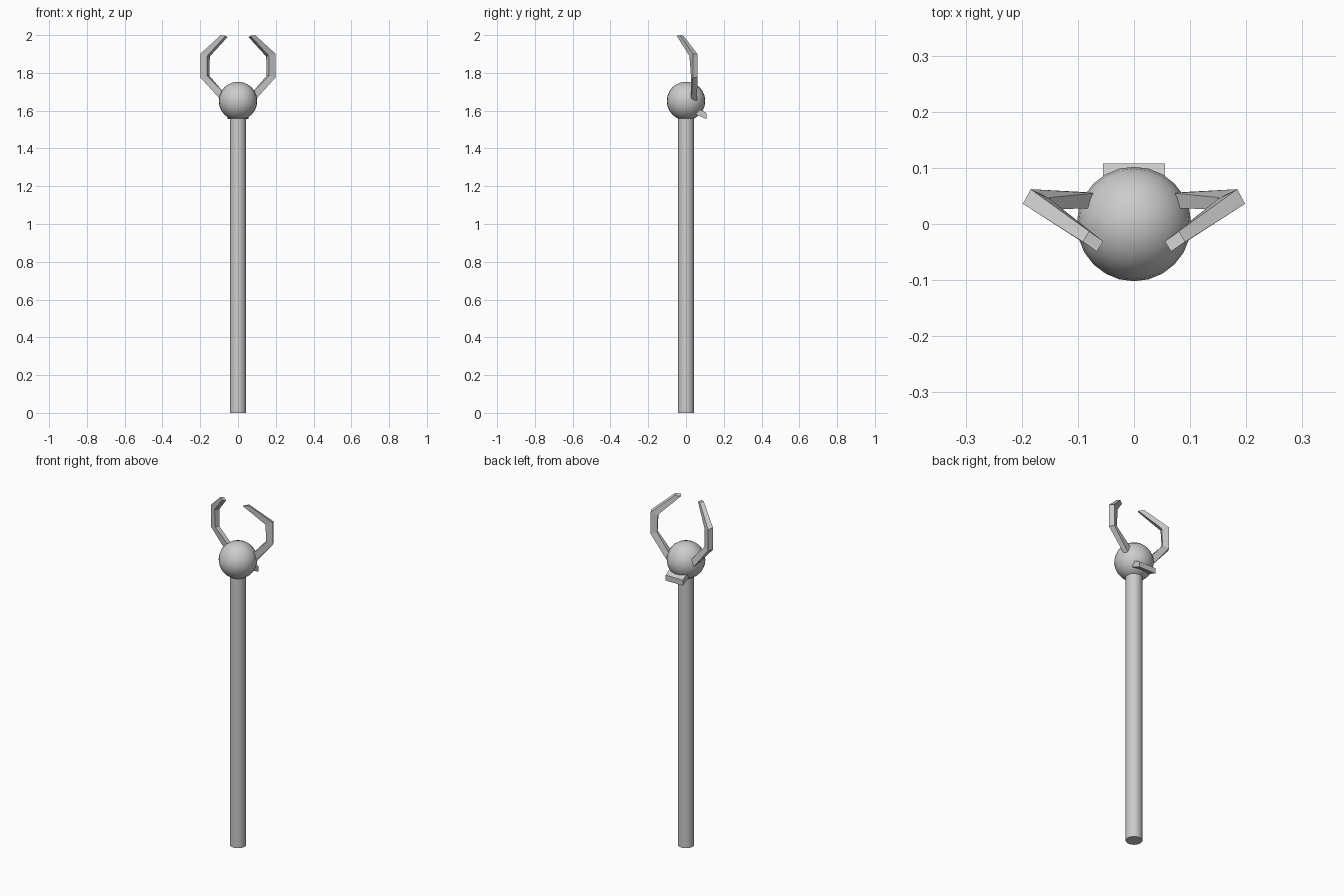
import bpy, bmesh
from math import radians

if "Cube" in bpy.data.objects:
    bpy.data.objects.remove(bpy.data.objects["Cube"])


def mesh_object(name, bm):
    bmesh.ops.recalc_face_normals(bm, faces=bm.faces)
    me = bpy.data.meshes.new(name)
    bm.to_mesh(me)
    bm.free()
    ob = bpy.data.objects.new(name, me)
    bpy.context.collection.objects.link(ob)
    return ob


def loft(name, rings):
    """Skin a series of four-point cross-sections and cap both ends."""
    bm = bmesh.new()
    loops = [[bm.verts.new(p) for p in ring] for ring in rings]
    for a, b in zip(loops, loops[1:]):
        for i in range(4):
            j = (i + 1) % 4
            bm.faces.new((a[i], a[j], b[j], b[i]))
    bm.faces.new(loops[0])
    bm.faces.new(loops[-1])
    return mesh_object(name, bm)


# Pole
bpy.ops.mesh.primitive_cylinder_add(vertices=24, radius=0.043, depth=1.58,
                                    location=(0, 0, 0.79))
bpy.context.object.name = "pole"
bpy.ops.object.shade_smooth_by_angle(angle=radians(30))

# Round head
bpy.ops.mesh.primitive_uv_sphere_add(segments=24, ring_count=12, radius=0.102,
                                     location=(0, 0, 1.651))
bpy.context.object.name = "head_ball"
bpy.ops.object.shade_smooth_by_angle(angle=radians(30))

# Curved prongs: outer back, outer front, inner front, inner back
prong = [
    [(0.090, 0.057, 1.655), (0.090, 0.028, 1.655), (0.070, 0.028, 1.690), (0.070, 0.055, 1.690)],
    [(0.184, 0.062, 1.775), (0.198, 0.036, 1.775), (0.163, 0.026, 1.785), (0.152, 0.047, 1.785)],
    [(0.184, 0.062, 1.898), (0.198, 0.036, 1.902), (0.163, 0.018, 1.890), (0.149, 0.044, 1.887)],
    [(0.080, -0.013, 1.996), (0.091, -0.032, 2.000), (0.066, -0.049, 1.996), (0.055, -0.031, 1.990)],
]
for side, s in (("right", 1), ("left", -1)):
    loft("prong_" + side, [[(s * x, y, z) for x, y, z in r] for r in prong])

# Small sloping bar at the back of the head
section = [(0.04, 1.618), (0.080, 1.603), (0.108, 1.588), (0.108, 1.556), (0.075, 1.570), (0.04, 1.585)]
bm = bmesh.new()
ends = [[bm.verts.new((x, y, z)) for y, z in section] for x in (-0.055, 0.055)]
for i in range(6):
    j = (i + 1) % 6
    bm.faces.new((ends[0][i], ends[0][j], ends[1][j], ends[1][i]))
for e in ends:
    bm.faces.new(e)
mesh_object("back_bar", bm)
